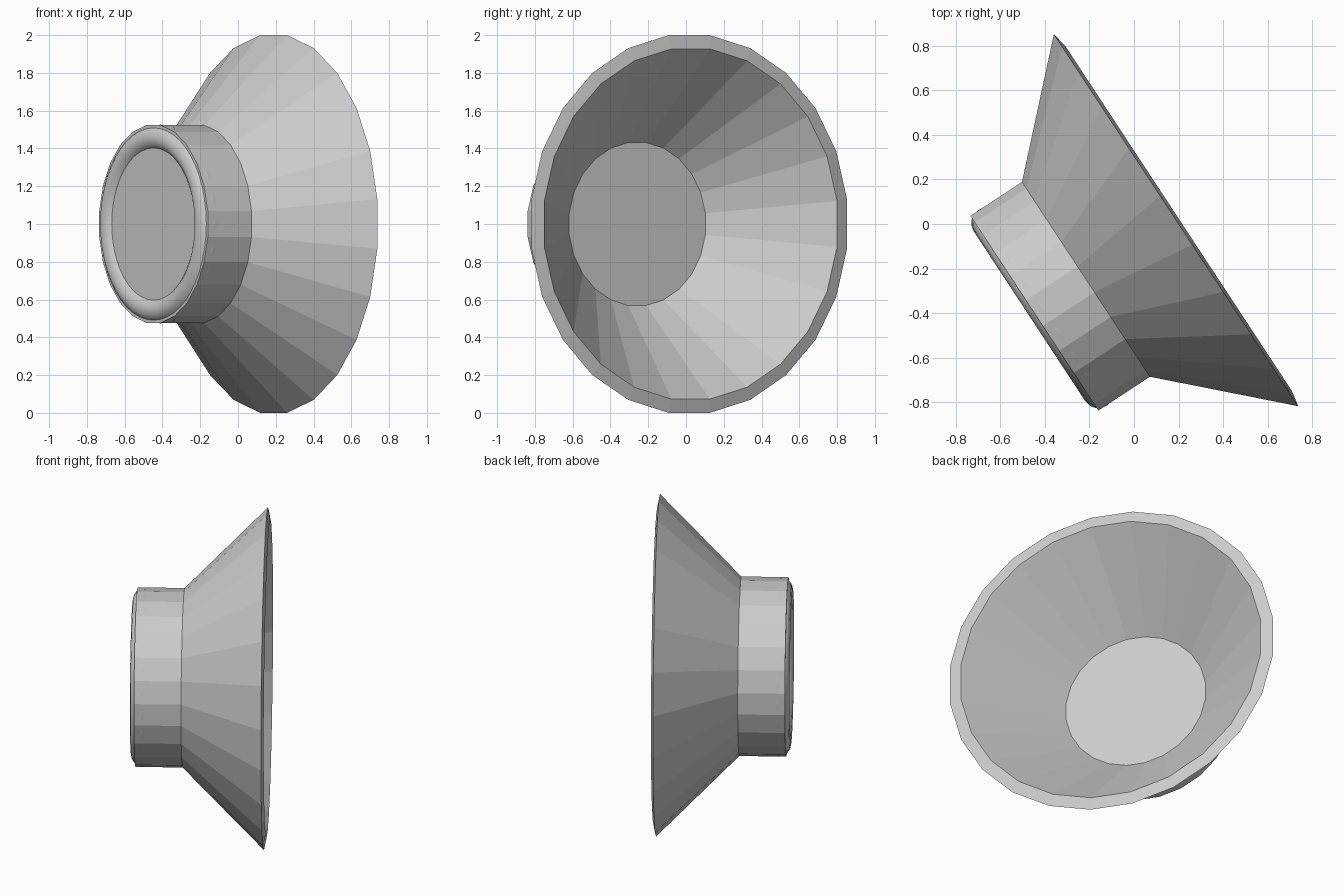
import bpy
import bmesh
import math
from mathutils import Matrix

if "Cube" in bpy.data.objects:
    bpy.data.objects.remove(bpy.data.objects["Cube"])

SIDES = 24

# The bowl lies on its side: its axis is horizontal, turned about z
PLACE = (Matrix.Translation((0.05, -0.074, 1.0))
         @ Matrix.Rotation(math.radians(33.3), 4, 'Z')
         @ Matrix.Rotation(math.radians(90), 4, 'Y'))


def lathe(name, profile, sides):
    """Revolve (radius, height) points around local z and cap both ends."""
    bm = bmesh.new()
    rings = []
    for r, h in profile:
        angles = [(i + 0.5) * math.tau / sides for i in range(sides)]
        rings.append([bm.verts.new((r * math.cos(a), r * math.sin(a), h))
                      for a in angles])
    for low, high in zip(rings, rings[1:]):
        for i in range(sides):
            j = (i + 1) % sides
            bm.faces.new((low[i], low[j], high[j], high[i]))
    bm.faces.new(rings[0][::-1])
    bm.faces.new(rings[-1])
    bmesh.ops.recalc_face_normals(bm, faces=bm.faces)
    mesh = bpy.data.meshes.new(name)
    bm.to_mesh(mesh)
    bm.free()
    obj = bpy.data.objects.new(name, mesh)
    bpy.context.collection.objects.link(obj)
    obj.matrix_world = PLACE
    return obj


# Bowl: foot, flared wall, rim, inner wall and floor in one profile
lathe("bowl", [
    (0.528, -0.595),
    (0.528, -0.318),
    (1.008, 0.166),
    (0.935, 0.18),
    (0.925, 0.17),
    (0.435, -0.335),
], SIDES)

# Rounded ring under the foot
bpy.ops.mesh.primitive_torus_add(major_segments=48, minor_segments=16,
                                 major_radius=0.456, minor_radius=0.07)
ring = bpy.context.object
ring.name = "foot_ring"
ring.matrix_world = PLACE @ Matrix.Translation((0, 0, -0.551))
bpy.ops.object.shade_smooth()
